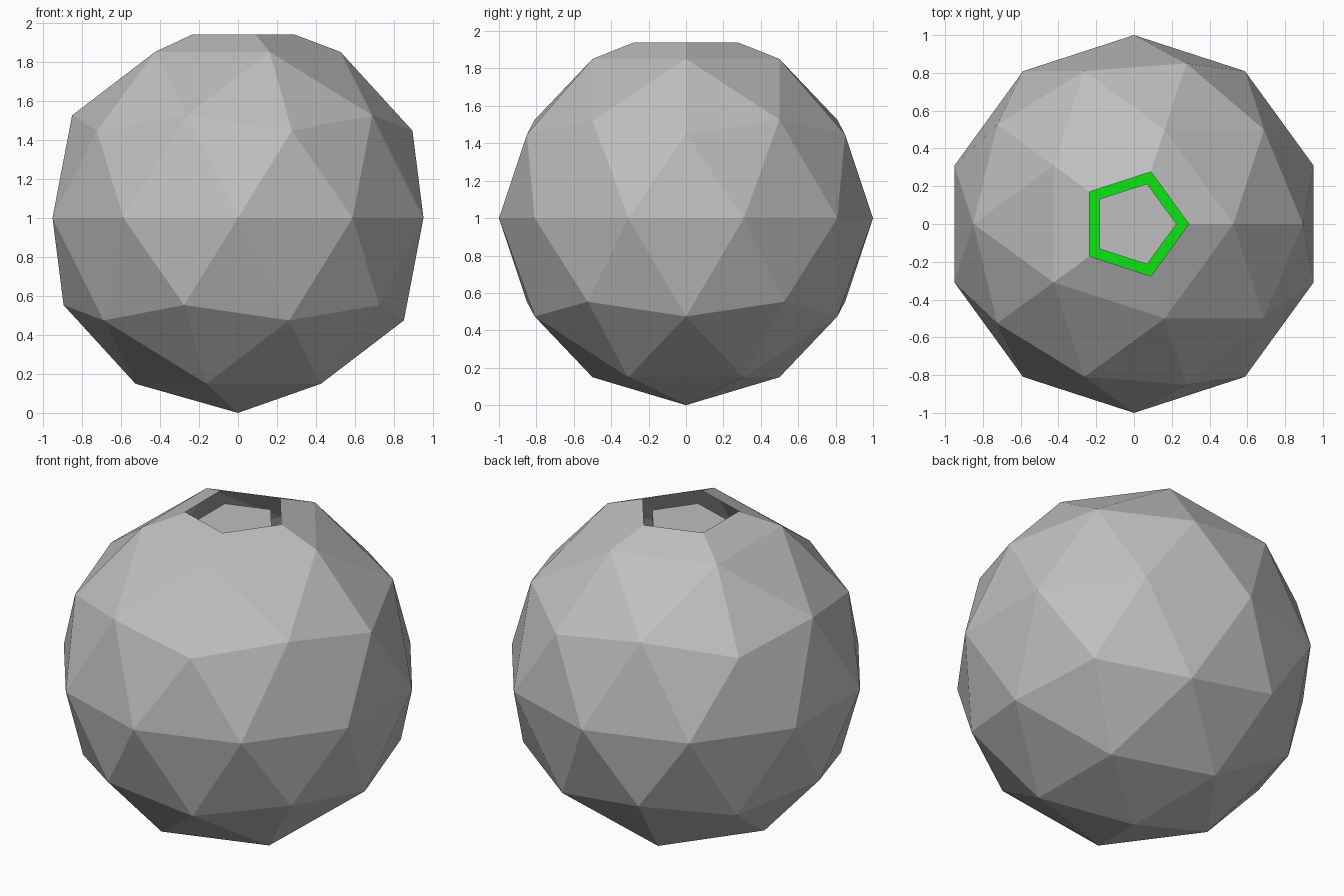
import bpy, bmesh, math

if "Cube" in bpy.data.objects:
    bpy.data.objects.remove(bpy.data.objects["Cube"])


def material(name, rgb):
    m = bpy.data.materials.new(name)
    m.diffuse_color = (*rgb, 1.0)
    m.use_nodes = True
    m.node_tree.nodes["Principled BSDF"].inputs["Base Color"].default_value = m.diffuse_color
    return m


GREY = material("stone_grey", (0.52, 0.52, 0.52))
GREEN = material("bright_green", (0.004, 0.78, 0.006))


def finish(bm, name, mat):
    mesh = bpy.data.meshes.new(name)
    bm.to_mesh(mesh)
    bm.free()
    mesh.materials.append(mat)
    obj = bpy.data.objects.new(name, mesh)
    bpy.context.collection.objects.link(obj)
    return obj


def pentagon(bm, radius, z):
    return [bm.verts.new((radius * math.cos(math.tau * i / 5),
                          radius * math.sin(math.tau * i / 5), z)) for i in range(5)]


# Faceted hollow ball, its tip replaced by a raised pentagonal collar
bm = bmesh.new()
bmesh.ops.create_icosphere(bm, subdivisions=2, radius=1.0)
bmesh.ops.translate(bm, verts=bm.verts, vec=(0, 0, 1))
tip = max(bm.verts, key=lambda v: v.co.z)
ring = sorted((e.other_vert(tip) for e in tip.link_edges),
              key=lambda v: round(math.atan2(v.co.y, v.co.x), 3) % math.tau)
bmesh.ops.delete(bm, geom=[tip], context='VERTS')
rim = pentagon(bm, 0.29, 1.94)
for i in range(5):
    j = (i + 1) % 5
    bm.faces.new((ring[i], ring[j], rim[j], rim[i]))
finish(bm, "ball_shell", GREY)

# Pentagonal button sunk in the opening
bm = bmesh.new()
top = pentagon(bm, 0.225, 1.89)
base = pentagon(bm, 0.225, 1.70)
bm.faces.new(top)
for i in range(5):
    j = (i + 1) % 5
    bm.faces.new((base[i], base[j], top[j], top[i]))
finish(bm, "button", GREY)

# Green floor showing in the gap around the button
bm = bmesh.new()
bm.faces.new(pentagon(bm, 0.32, 1.70))
finish(bm, "green_floor", GREEN)
